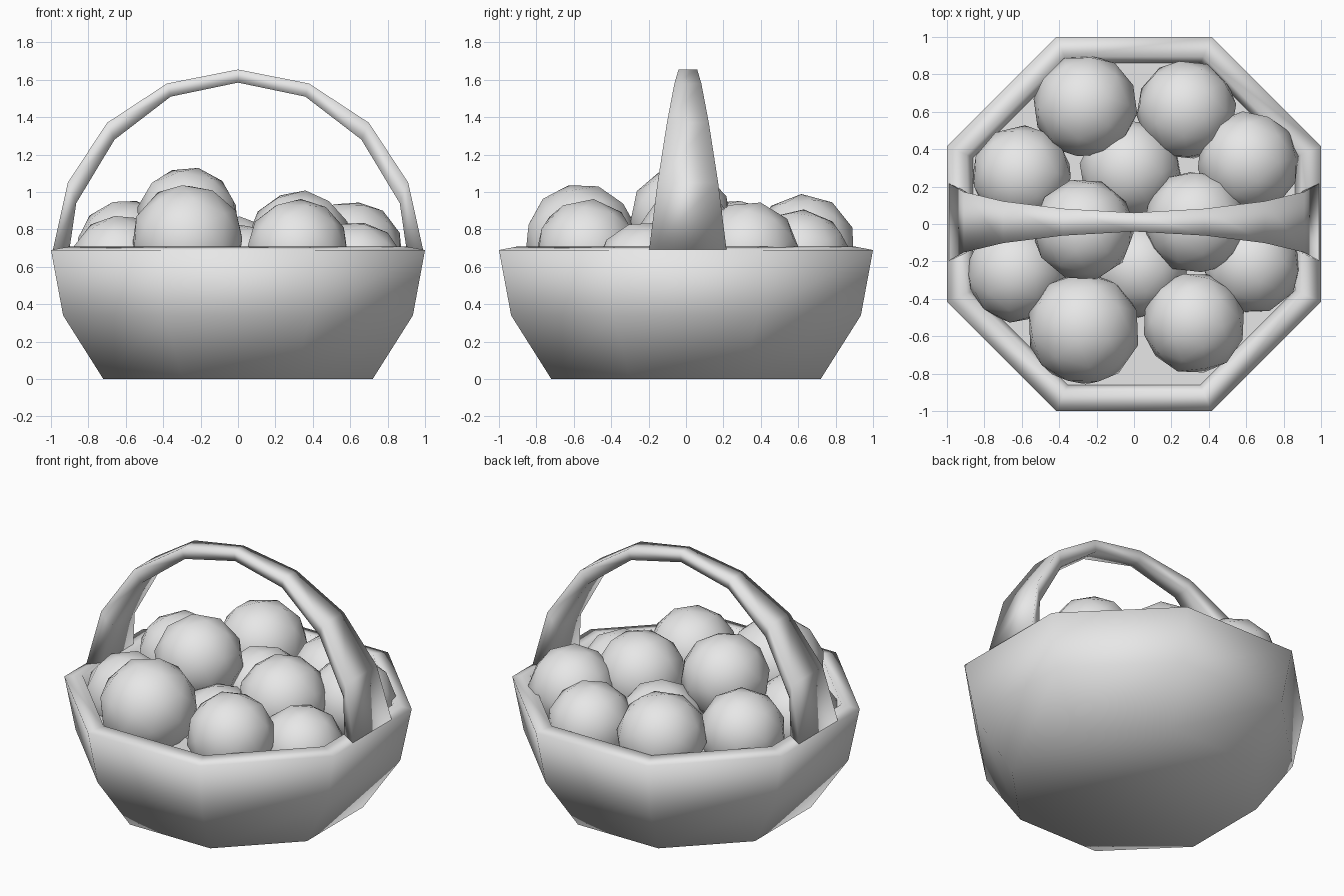
import bpy, bmesh, math, random
from mathutils import Euler, Matrix

if "Cube" in bpy.data.objects:
    bpy.data.objects.remove(bpy.data.objects["Cube"])

random.seed(4)
grey = bpy.data.materials.new("light_grey")
grey.diffuse_color = (0.8, 0.8, 0.8, 1)
grey.use_nodes = True
grey.node_tree.nodes["Principled BSDF"].inputs["Base Color"].default_value = grey.diffuse_color


def finish(bm, name, smooth=True):
    bmesh.ops.recalc_face_normals(bm, faces=bm.faces[:])
    for f in bm.faces:
        f.smooth = smooth
    mesh = bpy.data.meshes.new(name)
    bm.to_mesh(mesh)
    bm.free()
    mesh.materials.append(grey)
    obj = bpy.data.objects.new(name, mesh)
    bpy.context.collection.objects.link(obj)
    return obj


def octagon(bm, apothem, z):
    r = apothem / math.cos(math.pi / 8)
    return [bm.verts.new((r * math.cos(a), r * math.sin(a), z))
            for a in (math.pi / 8 + i * math.pi / 4 for i in range(8))]


def bridge(bm, a, b):
    n = len(a)
    for i in range(n):
        bm.faces.new((a[i], a[(i + 1) % n], b[(i + 1) % n], b[i]))


# Basket bowl: octagonal rings from the base up, over the rim and down inside
bm = bmesh.new()
rings = [octagon(bm, r, z) for r, z in
         [(0.72, 0), (0.935, 0.34), (1.0, 0.69), (0.895, 0.71), (0.86, 0.55)]]
bm.faces.new(rings[0])
for a, b in zip(rings, rings[1:]):
    bridge(bm, a, b)
finish(bm, "basket_bowl")

# Flat filling under the balls
bm = bmesh.new()
bm.faces.new(octagon(bm, 0.86, 0.55))
finish(bm, "basket_filling", False)

# Handle: tapered four-sided bar swept over a mirrored arch
# outer x, outer z, inner x, inner z, half width
half = [(0.99, 0.69, 0.90, 0.70, 0.207), (0.91, 1.05, 0.865, 0.94, 0.162),
        (0.70, 1.37, 0.66, 1.28, 0.112), (0.38, 1.58, 0.36, 1.51, 0.072),
        (0, 1.655, 0, 1.585, 0.05)]
arch = half + [(-ox, oz, -ix, iz, w) for ox, oz, ix, iz, w in half[-2::-1]]
bm = bmesh.new()
sections = []
for ox, oz, ix, iz, w in arch:
    sections.append([bm.verts.new(p) for p in (
        (ox, 0.01 - w, oz), (ox, 0.01 + w, oz),
        (ix, 0.01 + w * 0.8, iz), (ix, 0.01 - w * 0.8, iz))])
for a, b in zip(sections, sections[1:]):
    bridge(bm, a, b)
bm.faces.new(sections[0])
bm.faces.new(sections[-1])
finish(bm, "handle")

# Balls: faceted spheres, each turned differently (x, y, z, radius)
balls = [(-0.26, 0.63, 0.71, 0.28), (0.28, 0.61, 0.64, 0.27),
         (-0.60, 0.26, 0.69, 0.27), (0.61, 0.33, 0.68, 0.275),
         (-0.02, 0.29, 0.60, 0.275), (-0.27, -0.03, 0.86, 0.275),
         (0.33, 0.01, 0.73, 0.28), (-0.63, -0.26, 0.61, 0.27),
         (0.63, -0.22, 0.58, 0.265), (-0.27, -0.56, 0.74, 0.305),
         (0.32, -0.53, 0.69, 0.275), (0.03, -0.24, 0.57, 0.26)]
for i, (x, y, z, r) in enumerate(balls):
    bm = bmesh.new()
    turn = Euler([random.uniform(0, 6.28) for _ in range(3)]).to_matrix().to_4x4()
    bmesh.ops.create_icosphere(bm, subdivisions=2, radius=r,
                               matrix=Matrix.Translation((x, y, z)) @ turn)
    finish(bm, f"ball_{i + 1}")
